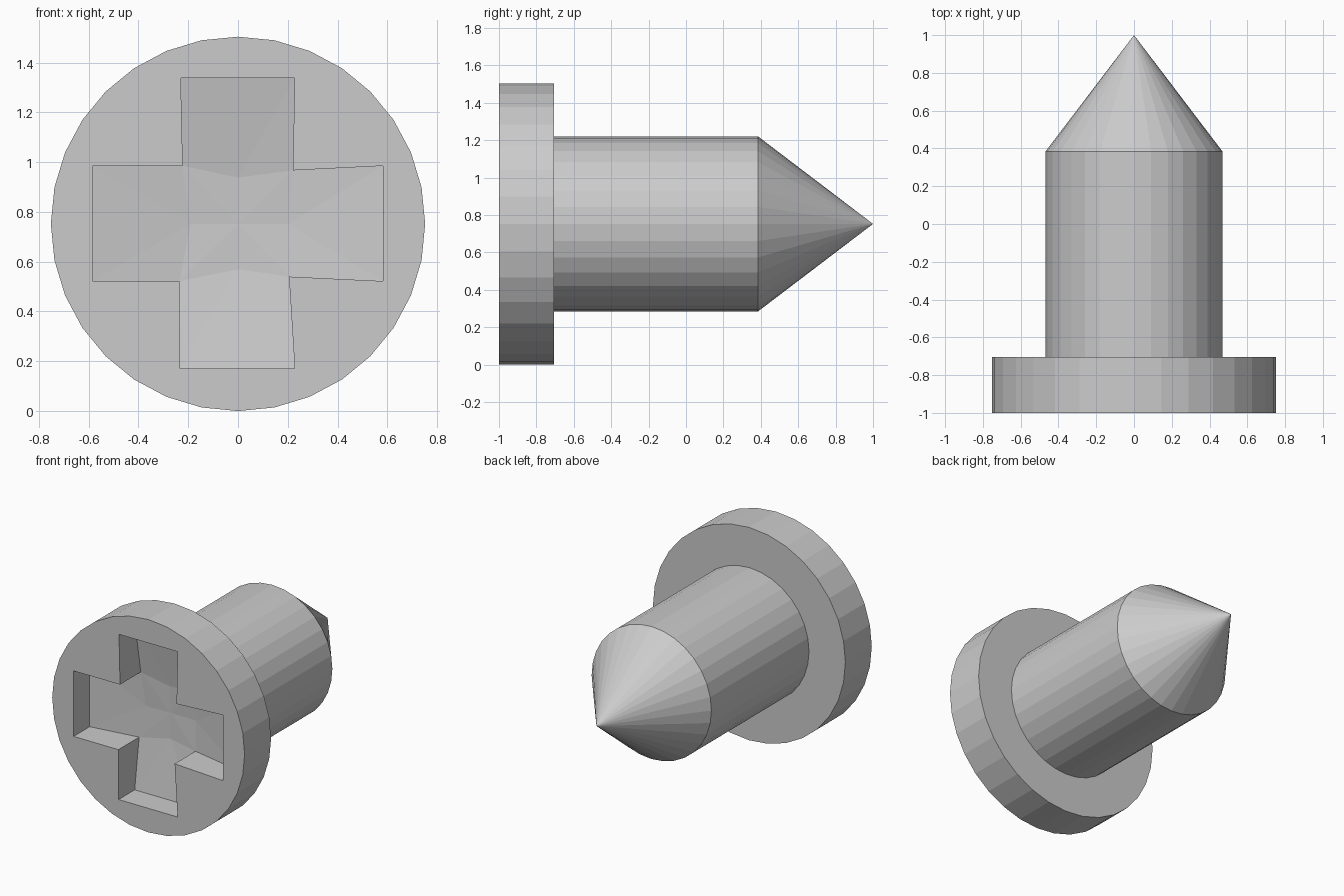
import bpy, bmesh, math

if "Cube" in bpy.data.objects:
    bpy.data.objects.remove(bpy.data.objects["Cube"])

SIDES = 32
R_HEAD = 0.752
ZC = R_HEAD          # height of the axis above the ground


def make_object(name, bm):
    bmesh.ops.recalc_face_normals(bm, faces=bm.faces[:])
    mesh = bpy.data.meshes.new(name)
    bm.to_mesh(mesh)
    bm.free()
    obj = bpy.data.objects.new(name, mesh)
    bpy.context.collection.objects.link(obj)
    return obj


# Screw body: head, shank and pointed tip turned around the y axis
profile = [(R_HEAD, -1), (R_HEAD, -0.705), (0.468, -0.705), (0.468, 0.385)]
bm = bmesh.new()
rings = []
for r, y in profile:
    angles = [2 * math.pi * i / SIDES for i in range(SIDES)]
    rings.append([bm.verts.new((r * math.sin(a), y, ZC + r * math.cos(a))) for a in angles])
tip = bm.verts.new((0, 1, ZC))
bm.faces.new(rings[0])
for i in range(SIDES):
    j = (i + 1) % SIDES
    for a, b in zip(rings, rings[1:]):
        bm.faces.new((a[i], a[j], b[j], b[i]))
    bm.faces.new((rings[-1][i], rings[-1][j], tip))
body = make_object("screw_body", bm)

# Cross recess cutter: slightly irregular arms, floor deepening to the middle
corners = [(0.205, 0.54), (0.22, 0.967), (-0.222, 0.985), (-0.235, 0.522)]
ends = [((0.583, 0.522), (0.583, 0.985)), ((0.228, 1.338), (-0.23, 1.338)),
        ((-0.585, 0.985), (-0.585, 0.522)), ((-0.233, 0.17), (0.228, 0.17))]
mids = [(0.2, 0.752), (0, 0.938), (-0.19, 0.752), (0, 0.57)]
D_END, D_CORNER, D_MID = 0.18, 0.232, 0.242

bm = bmesh.new()


def floor_vert(p, depth):
    return bm.verts.new((p[0], -1 + depth, p[1]))


corner_v = [floor_vert(p, D_CORNER) for p in corners]
centre = floor_vert((0, ZC), 0.245)
outline = []
for k in range(4):
    a, b = corner_v[k], corner_v[(k + 1) % 4]
    e1, e2 = (floor_vert(p, D_END) for p in ends[k])
    m = floor_vert(mids[k], D_MID)
    outline += [a, e1, e2]
    for tri in ((m, a, e1), (m, e1, e2), (m, e2, b), (centre, a, m), (centre, m, b)):
        bm.faces.new(tri)
front = [bm.verts.new((v.co.x, -1.1, v.co.z)) for v in outline]
bm.faces.new(front)
for i in range(12):
    j = (i + 1) % 12
    bm.faces.new((outline[i], outline[j], front[j], front[i]))
cutter = make_object("recess_cutter", bm)
cutter.hide_render = True

# Cut the recess and drop the helper
cut = body.modifiers.new("cross_recess", 'BOOLEAN')
cut.operation = 'DIFFERENCE'
cut.solver = 'EXACT'
cut.object = cutter
bpy.context.view_layer.objects.active = body
body.select_set(True)
bpy.ops.object.modifier_apply(modifier=cut.name)
bpy.data.objects.remove(cutter, do_unlink=True)
